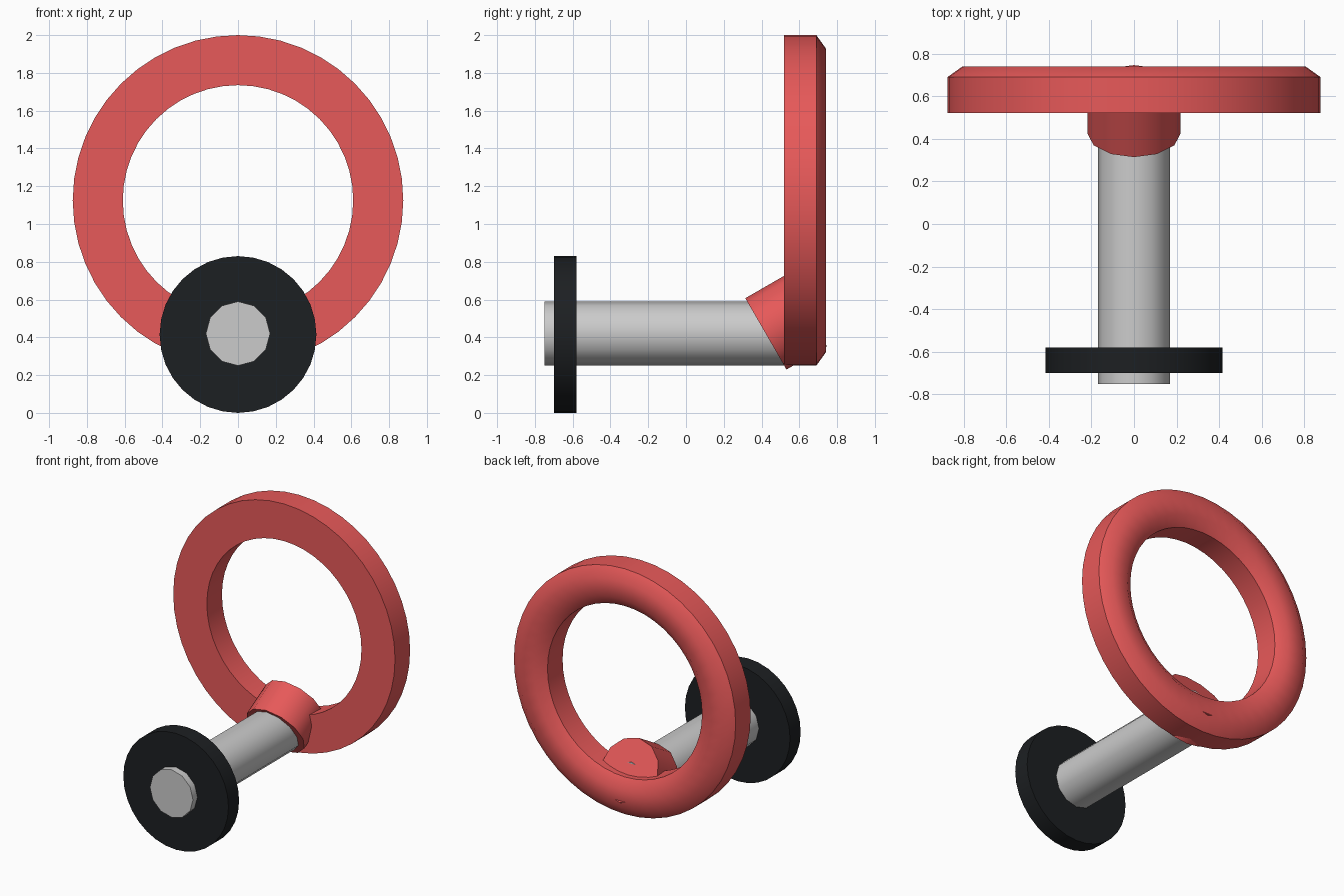
import bpy
import bmesh
from math import radians, sin, cos, tau

if "Cube" in bpy.data.objects:
    bpy.data.objects.remove(bpy.data.objects["Cube"])


def material(name, color):
    m = bpy.data.materials.new(name)
    m.diffuse_color = color
    m.use_nodes = True
    m.node_tree.nodes["Principled BSDF"].inputs["Base Color"].default_value = m.diffuse_color
    return m


red = material("red", (0.8, 0.1, 0.1, 1))
black = material("black", (0.012, 0.014, 0.016, 1))


def finish(obj, name, mat=None):
    obj.name = name
    if mat:
        obj.data.materials.append(mat)
    bpy.ops.object.select_all(action='DESELECT')
    obj.select_set(True)
    bpy.context.view_layer.objects.active = obj
    bpy.ops.object.shade_smooth_by_angle(angle=radians(40))


def cylinder(name, sides, radius, depth, y, z, tilt=-90, mat=None):
    bpy.ops.mesh.primitive_cylinder_add(
        vertices=sides, radius=radius, depth=depth,
        location=(0, y, z), rotation=(radians(tilt), 0, 0))
    finish(bpy.context.object, name, mat)


# Shaft and the disc near its front end
cylinder("shaft", 12, 0.17, 1.365, -0.0675, 0.42)
cylinder("stop_disc", 32, 0.415, 0.12, -0.64, 0.415, mat=black)

# Tilted collar joining shaft and ring
cylinder("collar", 12, 0.218, 0.247, 0.53, 0.48, tilt=-60, mat=red)

# Pull ring: profile (radius, y) with a flat front and bevelled back
profile = [(0.61, 0.52), (0.875, 0.52), (0.875, 0.69),
           (0.805, 0.74), (0.68, 0.74), (0.61, 0.69)]
segments = 48
bm = bmesh.new()
loops = []
for i in range(segments):
    a = tau * i / segments
    loops.append([bm.verts.new((r * cos(a), y, 1.125 + r * sin(a)))
                  for r, y in profile])
for i in range(segments):
    p, q = loops[i], loops[(i + 1) % segments]
    for j in range(len(profile)):
        k = (j + 1) % len(profile)
        bm.faces.new((p[j], p[k], q[k], q[j]))
bmesh.ops.recalc_face_normals(bm, faces=bm.faces)
mesh = bpy.data.meshes.new("pull_ring")
bm.to_mesh(mesh)
bm.free()
ring = bpy.data.objects.new("pull_ring", mesh)
bpy.context.collection.objects.link(ring)
finish(ring, "pull_ring", red)
